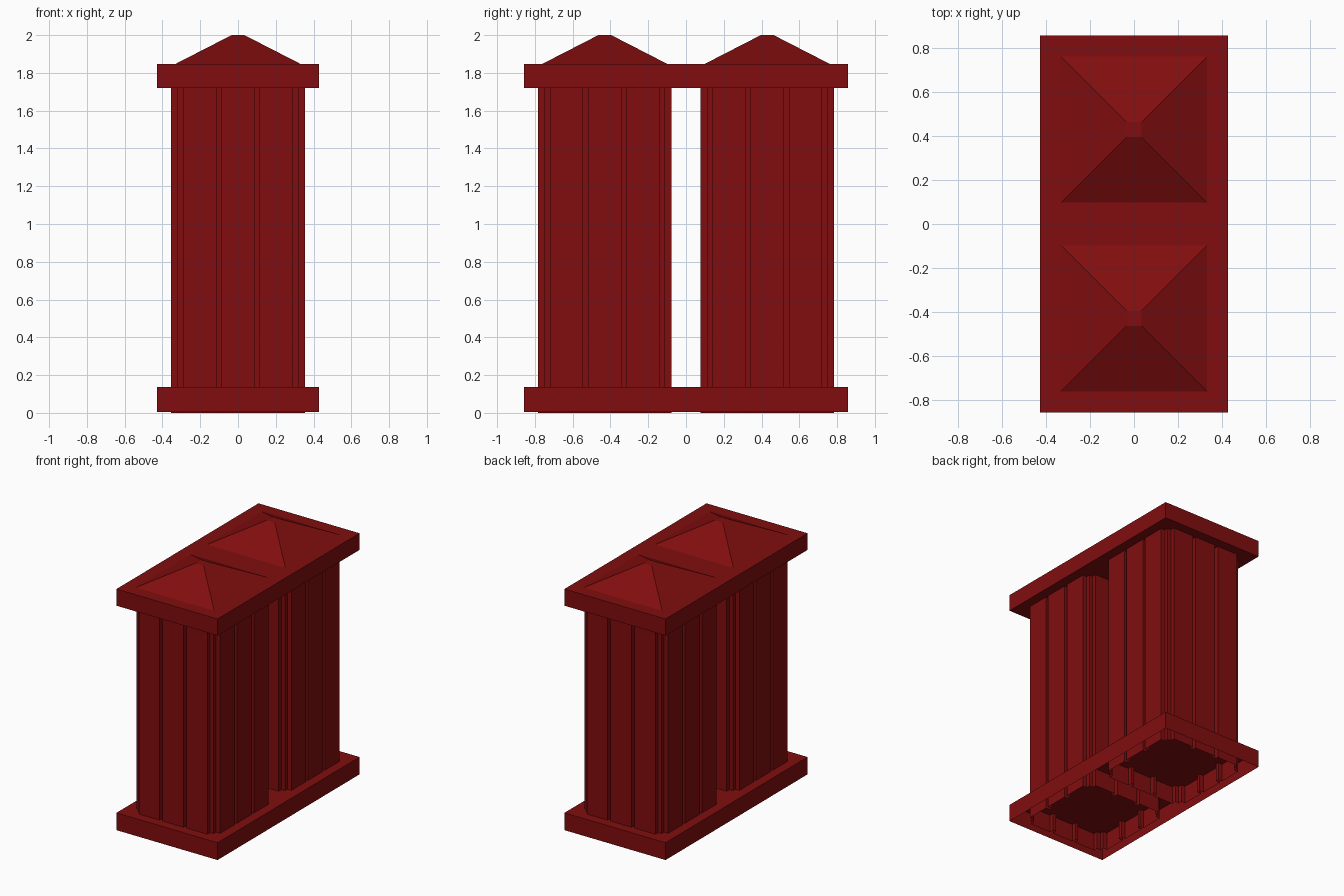
import bpy, bmesh
from mathutils import Matrix

if "Cube" in bpy.data.objects:
    bpy.data.objects.remove(bpy.data.objects["Cube"])

red = bpy.data.materials.new("dark red")
red.diffuse_color = (0.22, 0.004, 0.0045, 1)
red.use_nodes = True
red.node_tree.nodes["Principled BSDF"].inputs["Base Color"].default_value = red.diffuse_color


def finish(name, bm):
    mesh = bpy.data.meshes.new(name)
    bm.to_mesh(mesh)
    bm.free()
    mesh.materials.append(red)
    obj = bpy.data.objects.new(name, mesh)
    bpy.context.collection.objects.link(obj)


def slab(name, z0, z1, open_bottom=False):
    bm = bmesh.new()
    size = Matrix.Diagonal((0.855, 1.715, z1 - z0, 1))
    bmesh.ops.create_cube(bm, size=1, matrix=Matrix.Translation((0, 0, (z0 + z1) / 2)) @ size)
    if open_bottom:
        bm.normal_update()
        bmesh.ops.delete(bm, geom=[f for f in bm.faces if f.normal.z < -0.5], context='FACES')
    finish(name, bm)


def column(name, y):
    # outline: three raised boards per side, square grooves and notched corners
    out, core = 0.354, 0.32
    side = [(-core, core), (-0.29, core), (-0.29, out), (-0.115, out), (-0.115, core),
            (-0.09, core), (-0.09, out), (0.09, out), (0.09, core), (0.115, core),
            (0.115, out), (0.29, out), (0.29, core)]
    pts = []
    for _ in range(4):
        pts += side
        side = [(b, -a) for a, b in side]
    pts.reverse()  # counter-clockwise, so the walls face outward
    bm = bmesh.new()
    low = [bm.verts.new((a, b + y, 0)) for a, b in pts]
    high = [bm.verts.new((a, b + y, 1.72)) for a, b in pts]
    for i in range(len(pts)):
        j = (i + 1) % len(pts)
        bm.faces.new((low[i], low[j], high[j], high[i]))
    finish(name, bm)


def roof(name, y):
    # blunt four-sided pyramid
    bm = bmesh.new()
    rings = [[bm.verts.new((sx * r, y + sy * r, z)) for sx, sy in ((-1, -1), (1, -1), (1, 1), (-1, 1))]
             for r, z in ((0.332, 1.847), (0.034, 2.0))]
    for i in range(4):
        j = (i + 1) % 4
        bm.faces.new((rings[0][i], rings[0][j], rings[1][j], rings[1][i]))
    bm.faces.new(rings[1])
    finish(name, bm)


slab("base_slab", 0.005, 0.137, open_bottom=True)
slab("cap_slab", 1.72, 1.847)
for label, y in (("front", -0.43), ("back", 0.43)):
    column(label + "_column", y)
    roof(label + "_roof", y)
